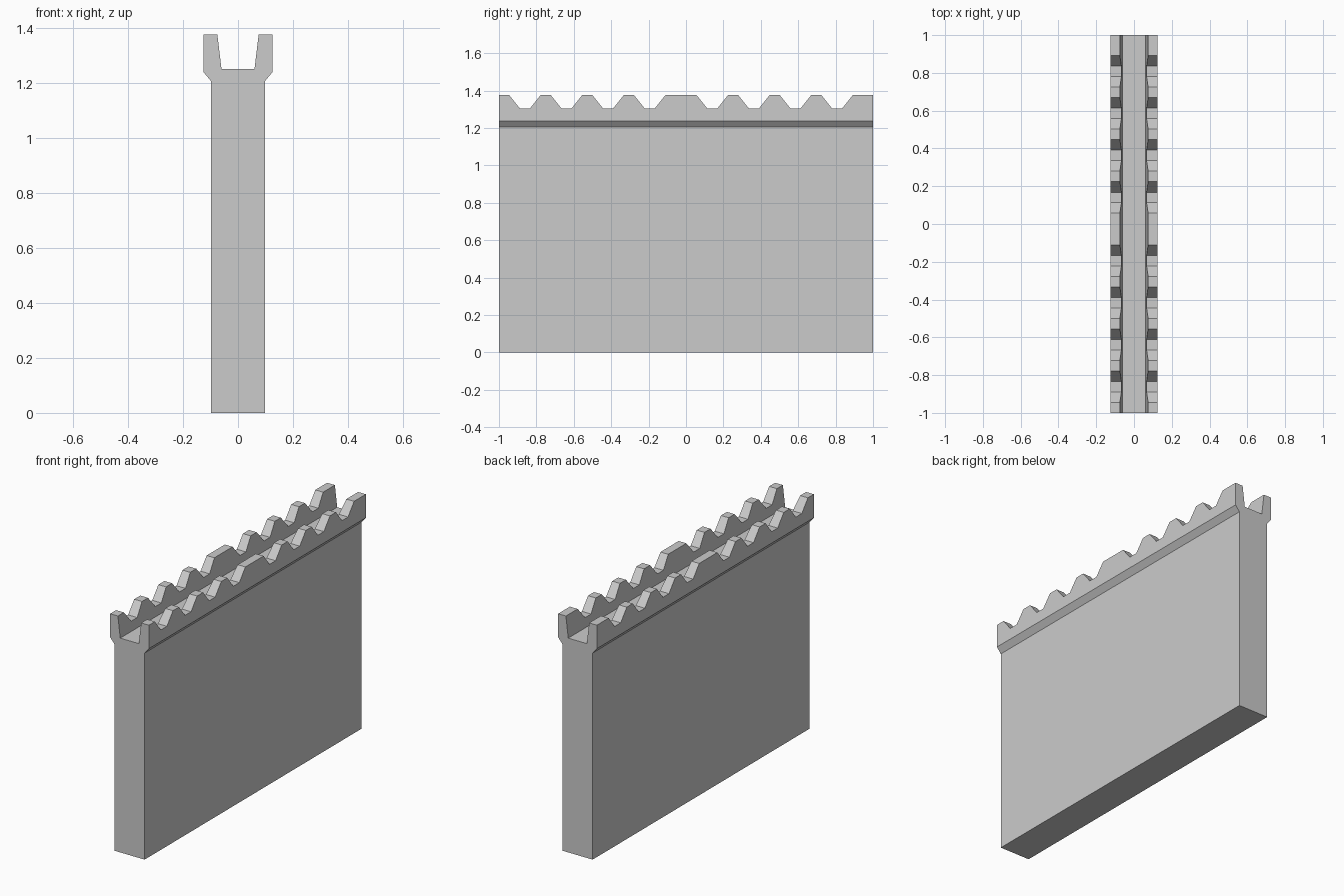
import bpy, bmesh, math

if "Cube" in bpy.data.objects:
    bpy.data.objects.remove(bpy.data.objects["Cube"])

TOP, LOW, WALK = 1.375, 1.305, 1.25


def section(h):
    # Right half of the wall cross-section, its parapet rising to height h
    inner = 0.06 + 0.015 * (h - WALK) / (TOP - WALK)
    half = [(0.0975, 0), (0.0975, 1.205), (0.125, 1.238), (0.125, h), (inner, h), (0.06, WALK)]
    return half + [(-x, z) for x, z in reversed(half)]


# Crenel positions along the wall: slope down, flat, slope up
stations = [(-1.0, TOP)]
for start in (-0.945, 0.057):
    for i in range(4):
        y = start + 0.2225 * i
        stations += [(y, TOP), (y + 0.056, LOW), (y + 0.111, LOW), (y + 0.167, TOP)]
stations.append((1.0, TOP))

# Loft the cross-section along the wall and cap both ends
bm = bmesh.new()
rings = [[bm.verts.new((x, y, z)) for x, z in section(h)] for y, h in stations]
for a, b in zip(rings, rings[1:]):
    for i in range(len(a)):
        j = (i + 1) % len(a)
        bm.faces.new((a[i], a[j], b[j], b[i]))
bm.faces.new(rings[0])
bm.faces.new(rings[-1])

# Merge coplanar strips into clean flat faces
bmesh.ops.recalc_face_normals(bm, faces=bm.faces[:])
bmesh.ops.dissolve_limit(bm, angle_limit=math.radians(0.5), verts=bm.verts[:], edges=bm.edges[:])

mesh = bpy.data.meshes.new("castle_wall")
bm.to_mesh(mesh)
bm.free()
bpy.context.collection.objects.link(bpy.data.objects.new("castle_wall", mesh))
